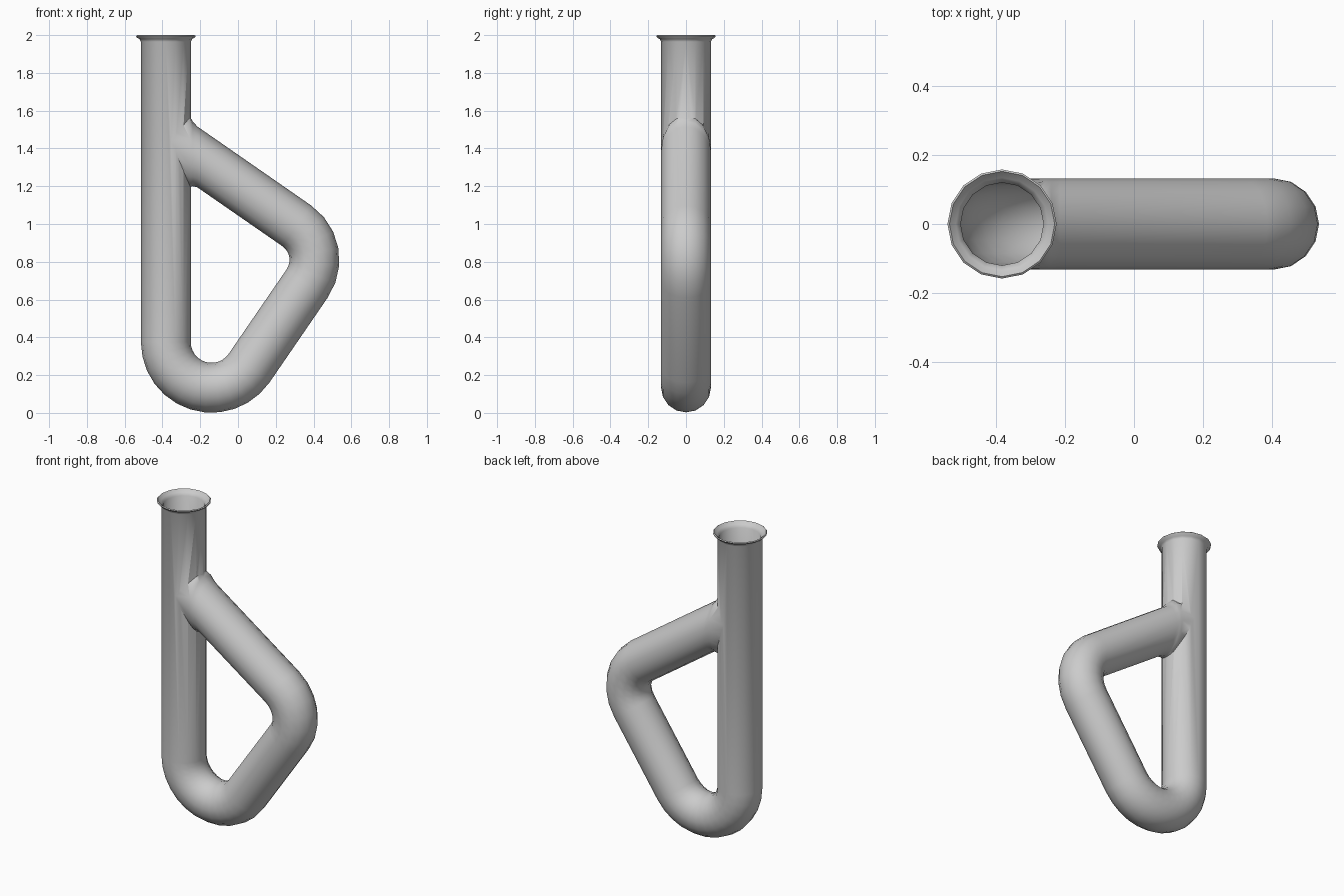
import bpy, bmesh
from math import cos, sin, pi, radians
from mathutils import Vector

if "Cube" in bpy.data.objects:
    bpy.data.objects.remove(bpy.data.objects["Cube"], do_unlink=True)

SIDES = 16
TUBE_X = -0.382   # axis of the upright tube
R = 0.132         # outer tube radius
WALL = 0.012


def arc(cx, cz, radius, start, end, steps, r):
    """Rings round a bend: centre, in-plane half width, y half width."""
    rings = []
    for i in range(steps + 1):
        a = radians(start + (end - start) * i / steps)
        n = Vector((cos(a), 0, sin(a)))
        rings.append((Vector((cx, 0, cz)) + n * radius, -n * r, r))
    return rings


def sweep(name, rings):
    """Closed tube through a list of rings."""
    bm = bmesh.new()
    loops = []
    for c, across, ry in rings:
        loops.append([bm.verts.new(c + across * cos(2 * pi * k / SIDES)
                                   + Vector((0, ry * sin(2 * pi * k / SIDES), 0)))
                      for k in range(SIDES)])
    for a, b in zip(loops, loops[1:]):
        for k in range(SIDES):
            j = (k + 1) % SIDES
            bm.faces.new((a[k], a[j], b[j], b[k]))
    bm.faces.new(loops[0])
    bm.faces.new(loops[-1])
    bmesh.ops.recalc_face_normals(bm, faces=bm.faces)
    mesh = bpy.data.meshes.new(name)
    bm.to_mesh(mesh)
    bm.free()
    obj = bpy.data.objects.new(name, mesh)
    bpy.context.collection.objects.link(obj)
    return obj


def path(lip, inset):
    """Upright tube, bottom U-bend, slanted arm, upper bend and flared joint."""
    r = R - inset
    rings = [(Vector((TUBE_X, 0, z)), Vector((w, 0, 0)), w) for w, z in lip]
    rings += arc(-0.14, 0.375, 0.242, 180, 325, 12, r)
    rings += arc(0.185, 0.81, 0.22, -35, 55, 6, r)
    # joint rings stand upright, with a small fillet against the tube
    for x, z, h, ry in ((-0.215, 1.355, 0.161, r + inset),
                        (-0.24, 1.372, 0.172, r + inset),
                        (-0.256, 1.383, 0.188, r + inset),
                        (TUBE_X, 1.455, 0.13, R - 0.007)):
        rings.append((Vector((x, 0, z)), Vector((0, 0, -(h - inset))), ry - inset))
    return rings


tube = sweep("bent_glass_tube", path(
    [(0.152, 2.0), (0.158, 1.995), (0.154, 1.987), (0.139, 1.979), (R, 1.965)], 0))
bore = sweep("bore_cutter", path(
    [(0.16, 2.012), (0.152, 1.999), (0.134, 1.985), (R - WALL, 1.968)], WALL))
bore.hide_render = True

# hollow the tube
cut = tube.modifiers.new("hollow", 'BOOLEAN')
cut.operation = 'DIFFERENCE'
cut.solver = 'EXACT'
cut.use_self = True
cut.object = bore
bpy.ops.object.select_all(action='DESELECT')
bpy.context.view_layer.objects.active = tube
tube.select_set(True)
bpy.ops.object.modifier_apply(modifier=cut.name)
bpy.data.objects.remove(bore, do_unlink=True)
bpy.ops.object.shade_smooth_by_angle(angle=radians(45))

# single grey
grey = bpy.data.materials.new("light_grey")
grey.use_nodes = True
colour = (0.6, 0.6, 0.6, 1)
grey.diffuse_color = colour
grey.node_tree.nodes["Principled BSDF"].inputs["Base Color"].default_value = colour
tube.data.materials.clear()
tube.data.materials.append(grey)
